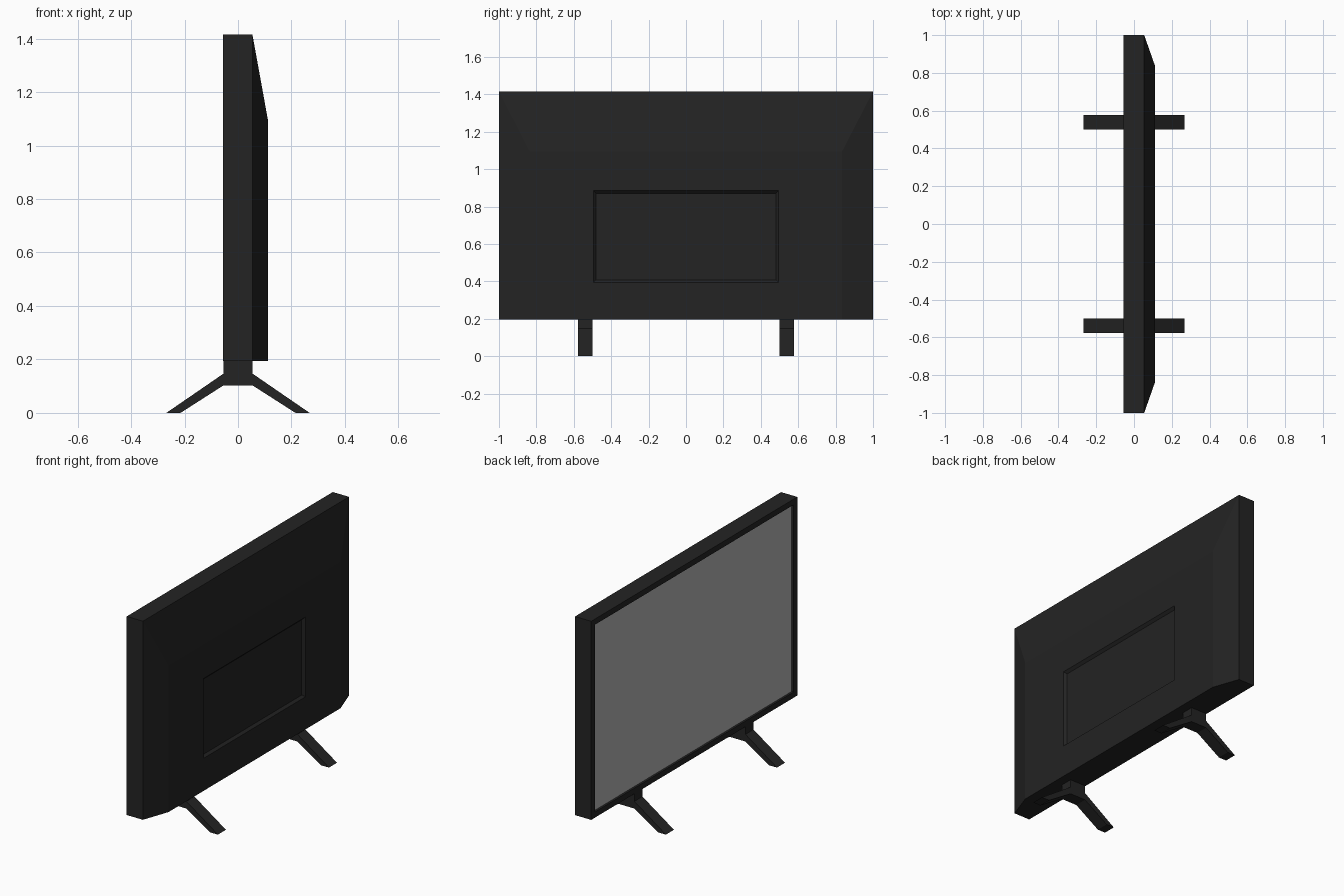
import bpy
import bmesh

cube = bpy.data.objects.get("Cube")
if cube:
    bpy.data.objects.remove(cube, do_unlink=True)


def make_material(name, value):
    mat = bpy.data.materials.new(name)
    mat.use_nodes = True
    color = (value, value, value, 1)
    mat.diffuse_color = color
    mat.node_tree.nodes["Principled BSDF"].inputs["Base Color"].default_value = color
    return mat


black = make_material("black plastic", 0.017)
gray = make_material("screen gray", 0.45)


def finish(name, bm, materials):
    bmesh.ops.recalc_face_normals(bm, faces=bm.faces)
    mesh = bpy.data.meshes.new(name)
    bm.to_mesh(mesh)
    bm.free()
    for mat in materials:
        mesh.materials.append(mat)
    obj = bpy.data.objects.new(name, mesh)
    bpy.context.collection.objects.link(obj)
    return obj


def loft_rectangles(name, sections, materials):
    """Bridge rectangles (x, half width, bottom, top) and cap both ends."""
    bm = bmesh.new()
    rings = []
    for x, w, z0, z1 in sections:
        corners = ((-w, z0), (w, z0), (w, z1), (-w, z1))
        rings.append([bm.verts.new((x, y, z)) for y, z in corners])
    for a, b in zip(rings, rings[1:]):
        for i in range(4):
            j = (i + 1) % 4
            bm.faces.new((a[i], a[j], b[j], b[i]))
    first_cap = bm.faces.new(rings[0])
    first_cap.material_index = 1
    bm.faces.new(rings[-1])
    return finish(name, bm, materials)


# Television body: recessed screen, slab, tapered back and sunken rear panel
BOTTOM, TOP, HALF = 0.195, 1.415, 1.0
BEZEL = 0.035
loft_rectangles("television_body", [
    (-0.043, HALF - BEZEL, BOTTOM + BEZEL, TOP - BEZEL),
    (-0.056, HALF - BEZEL, BOTTOM + BEZEL, TOP - BEZEL),
    (-0.056, HALF, BOTTOM, TOP),
    (0.054, HALF, BOTTOM, TOP),
    (0.112, 0.835, BOTTOM, 1.095),
    (0.112, 0.495, 0.395, 0.885),
    (0.097, 0.48, 0.408, 0.87),
], [black, gray])


# Stands: a short post with two splayed feet, extruded across the width
def make_stand(name, y0, y1):
    half = [(0.054, BOTTOM), (0.054, 0.147), (0.268, 0), (0.215, 0), (0.054, 0.103)]
    outline = half + [(-x, z) for x, z in reversed(half)]
    bm = bmesh.new()
    face = bm.faces.new([bm.verts.new((x, y0, z)) for x, z in outline])
    extruded = bmesh.ops.extrude_face_region(bm, geom=[face])["geom"]
    moved = [v for v in extruded if isinstance(v, bmesh.types.BMVert)]
    bmesh.ops.translate(bm, verts=moved, vec=(0, y1 - y0, 0))
    finish(name, bm, [black])


make_stand("left_end_stand", 0.5, 0.578)
make_stand("right_end_stand", -0.578, -0.5)
